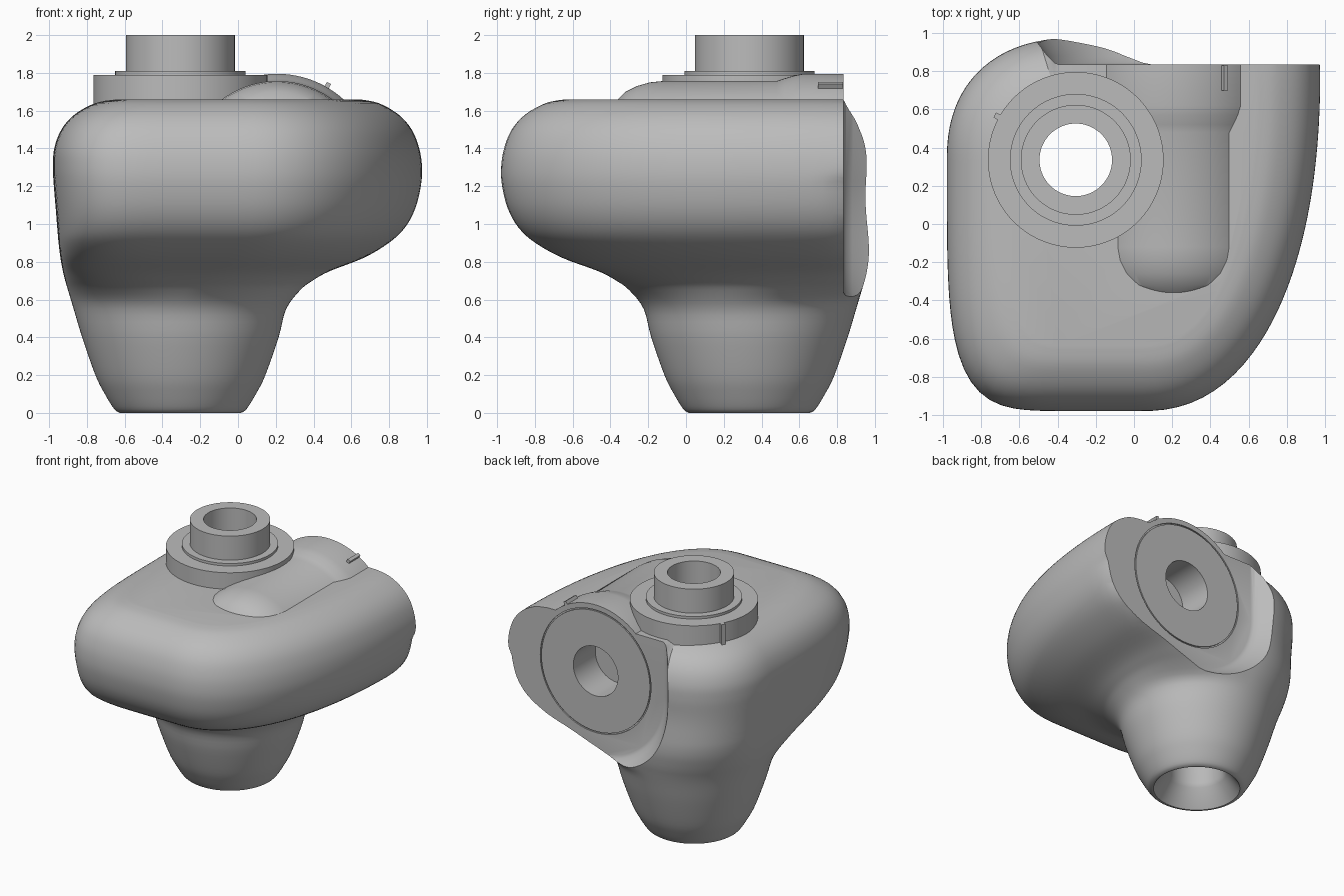
import bpy, bmesh, math
from mathutils import Matrix, Vector

default = bpy.data.objects.get("Cube")
if default:
    bpy.data.objects.remove(default, do_unlink=True)

grey = bpy.data.materials.new("plain grey")
grey.use_nodes = True
colour = (0.5, 0.5, 0.5, 1)
grey.diffuse_color = colour
grey.node_tree.nodes["Principled BSDF"].inputs["Base Color"].default_value = colour

AX, AY = -0.305, 0.336           # upright bore axis
OX, OZ, BACK = 0.207, 1.27, 0.835  # outlet axis and outlet face
SEG = 128


def finish(bm, name):
    bmesh.ops.remove_doubles(bm, verts=bm.verts, dist=1e-5)
    bmesh.ops.recalc_face_normals(bm, faces=bm.faces)
    mesh = bpy.data.meshes.new(name)
    bm.to_mesh(mesh)
    bm.free()
    mesh.materials.append(grey)
    obj = bpy.data.objects.new(name, mesh)
    bpy.context.collection.objects.link(obj)
    return obj


def loft(rings, name, closed=False):
    """Skin equal-length rings; cap the ends unless the loop is closed."""
    bm = bmesh.new()
    rows = [[bm.verts.new(p) for p in ring] for ring in rings]
    pairs = list(zip(rows, rows[1:]))
    if closed:
        pairs.append((rows[-1], rows[0]))
    else:
        bm.faces.new(rows[0])
        bm.faces.new(rows[-1])
    for a, b in pairs:
        for i in range(len(a)):
            j = (i + 1) % len(a)
            bm.faces.new((a[i], a[j], b[j], b[i]))
    return finish(bm, name)


UPRIGHT = Matrix.Translation((AX, AY, 0))
OUTLET = Matrix.Translation((OX, 0, OZ)) @ Matrix.Rotation(-math.pi / 2, 4, 'X')


def lathe(profile, frame, name, closed=False):
    rings = []
    for r, h in profile:
        angles = [math.tau * i / SEG for i in range(SEG)]
        rings.append([frame @ Vector((r * math.cos(a), r * math.sin(a), h)) for a in angles])
    return loft(rings, name, closed)


def box(name, centre, size, turn):
    bm = bmesh.new()
    frame = Matrix.Translation(centre) @ turn @ Matrix.Diagonal((*size, 1))
    bmesh.ops.create_cube(bm, size=1, matrix=frame)
    return finish(bm, name)


def ramp(z, low, high):
    t = min(1, max(0, (z - low) / (high - low)))
    return t * t * (3 - 2 * t)


def smooth_levels(points, steps=4):
    out = []
    for i in range(len(points) - 1):
        p = [Vector(points[min(max(i + k, 0), len(points) - 1)]) for k in (-1, 0, 1, 2)]
        for s in range(steps):
            t = s / steps
            out.append(p[1] + 0.5 * t * (p[2] - p[0] + t * (
                2 * p[0] - 5 * p[1] + 4 * p[2] - p[3] + t * (3 * (p[1] - p[2]) + p[3] - p[0]))))
    return out + [Vector(points[-1])]


def swept_corner(c, s, far, front, t):
    """Distance to the broad front-right curve, whose own centre drifts off the axis."""
    ox, oy, n = 0.355 * t, 0.494 * t, 2 + 0.25 * t
    low, high = 0, 3
    for _ in range(30):
        r = (low + high) / 2
        u = max(0, r * c - ox) / (far - ox)
        v = max(0, oy - r * s) / (front + oy)
        if u ** n + v ** n < 1:
            low = r
        else:
            high = r
    return low


def section(z, near, far):
    """Round leg low down, blending into the broad lobed outline above."""
    t = ramp(z, 0.57, 0.95)
    back = near * (1 - 0.055 * ramp(z, 0.8, 1.2))
    front = far * (1 + 0.027 * t)
    ring = []
    for i in range(SEG):
        a = math.tau * i / SEG
        c, s = math.cos(a), math.sin(a)
        right, rear = c > -1e-6, s >= 0
        power = {(True, True): 8, (False, True): 2.3, (False, False): 4.3}.get((right, rear), 2)
        n = 2 + (power - 2) * t
        w = far if right else near
        d = back if rear else front
        if rear:
            d += 0.3 * ramp(z, 1.2, 1.35) * ramp(c, -0.3, -0.05)
        r = (abs(c / w) ** n + abs(s / d) ** n) ** (-1 / n)
        if right:
            swept = swept_corner(c, s, far, front, t)
            r = min(r, swept) if rear else swept
        ring.append((AX + r * c, AY + r * s, z))
    return ring


# Main housing: height, reach to left/back, reach to right/front
LEVELS = [
    (0, .32, .32), (.02, .35, .35), (.1, .4, .4), (.2, .45, .45), (.4, .52, .52),
    (.55, .565, .56), (.65, .595, .635), (.7, .61, .7), (.75, .622, .79), (.82, .635, .97),
    (.9, .645, 1.105), (.98, .652, 1.19), (1.08, .66, 1.245), (1.2, .67, 1.275),
    (1.3, .675, 1.28), (1.4, .668, 1.265), (1.5, .63, 1.225), (1.58, .56, 1.155),
    (1.64, .45, 1.05), (1.66, .34, .95)]
body = loft([section(*v) for v in smooth_levels(LEVELS)], "housing")

# Outlet barrel showing as a hump on the top
barrel = lathe([(0, -.36), (.39, -.36), (.43, -.32), (.46, -.26), (.48, -.19), (.487, -.12),
                (.487, .48), (.5, .52), (.515, .57), (.525, .62), (.525, .95), (0, .95)],
               OUTLET, "outlet_barrel")


# Recess that leaves the flat outlet face
def recess_ring(y, r):
    arc = [math.pi * (1 + i / 64) for i in range(33)]
    drop = OZ - 0.045
    pts = [(OX - r, 3)] + [(OX + r * math.cos(a), drop + r * math.sin(a)) for a in arc]
    pts += [(2, drop - r), (2, 3)]
    return [(x, y, z) for x, z in pts]


recess = loft([recess_ring(y, r) for y, r in
               ((BACK, .6), (.845, .625), (.88, .66), (1, .75), (1.5, .9))], "recess_cutter")

# Bores and the seal groove
bore = lathe([(0, -.05), (.34, -.05), (.31, 0), (.285, .03), (.215, .13), (.2, .16),
              (.2, 2.2), (0, 2.2)], UPRIGHT, "bore_cutter")
port = lathe([(0, .56), (.195, .56), (.195, 1), (0, 1)], OUTLET, "port_cutter")
groove = lathe([(.475, .825), (.485, .825), (.485, .9), (.475, .9)],
               OUTLET, "groove_cutter", closed=True)

tools = [(barrel, 'UNION'), (recess, 'DIFFERENCE'), (bore, 'DIFFERENCE'),
         (port, 'DIFFERENCE'), (groove, 'DIFFERENCE')]
for tool, operation in tools:
    tool.hide_render = True
    mod = body.modifiers.new(tool.name, 'BOOLEAN')
    mod.operation, mod.solver, mod.object = operation, 'EXACT', tool
bpy.context.view_layer.update()
result = bpy.data.meshes.new_from_object(
    body.evaluated_get(bpy.context.evaluated_depsgraph_get()))
body.modifiers.clear()
body.data = result
for tool, _ in tools:
    bpy.data.objects.remove(tool, do_unlink=True)

# Stepped inlet collar with its tube
collar = lathe([(.19, 1.5), (.46, 1.5), (.46, 1.79), (.345, 1.79), (.345, 1.81),
                (.288, 1.81), (.288, 2), (.19, 2)], UPRIGHT, "inlet_collar", closed=True)

# Small index keys on the collar and the barrel
angle = math.radians(151)
box("collar_key", (AX + .46 * math.cos(angle), AY + .46 * math.sin(angle), 1.7),
    (.05, .03, .18), Matrix.Rotation(angle, 4, 'Z'))
tilt = math.radians(60)
box("barrel_key", (OX + .525 * math.cos(tilt), .765, OZ + .525 * math.sin(tilt)),
    (.05, .13, .025), Matrix.Rotation(-tilt, 4, 'Y'))

# Smooth shading with crisp edges
bpy.ops.object.select_all(action='DESELECT')
for obj in (body, collar):
    obj.select_set(True)
bpy.context.view_layer.objects.active = body
bpy.ops.object.shade_smooth_by_angle(angle=math.radians(30))
